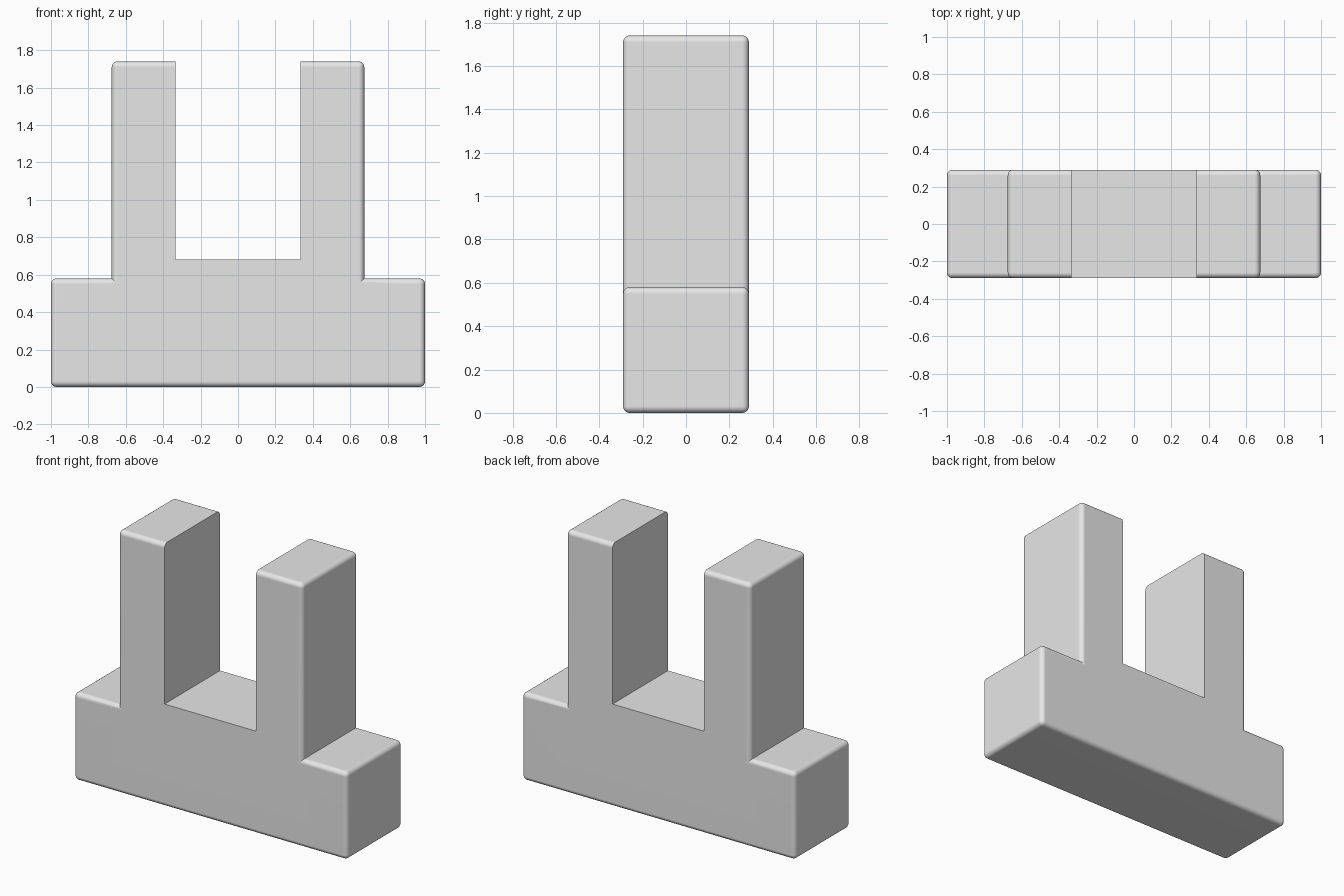
import bpy
import math

default = bpy.data.objects.get("Cube")
if default:
    bpy.data.objects.remove(default, do_unlink=True)

# Single grey material
grey = bpy.data.materials.new("light_grey")
grey.use_nodes = True
colour = (0.8, 0.8, 0.8, 1)
grey.diffuse_color = colour
grey.node_tree.nodes["Principled BSDF"].inputs["Base Color"].default_value = colour

DEPTH = 0.58
ROUND = 0.03


def box(name, width, depth, bottom, top, rounded=True):
    """Box centred on x and y, optionally with rounded edges."""
    bpy.ops.mesh.primitive_cube_add(size=1, location=(0, 0, (bottom + top) / 2))
    ob = bpy.context.object
    ob.name = name
    ob.scale = (width, depth, top - bottom)
    bpy.ops.object.transform_apply(location=True, rotation=False, scale=True)
    ob.data.materials.append(grey)
    if rounded:
        bevel = ob.modifiers.new("rounding", 'BEVEL')
        bevel.width = ROUND
        bevel.segments = 6
        bpy.ops.object.modifier_apply(modifier=bevel.name)
    return ob


def combine(target, other, operation):
    """Apply a boolean and drop the helper."""
    mod = target.modifiers.new(operation.lower(), 'BOOLEAN')
    mod.operation = operation
    mod.solver = 'EXACT'
    mod.object = other
    bpy.context.view_layer.objects.active = target
    bpy.ops.object.modifier_apply(modifier=mod.name)
    bpy.data.objects.remove(other, do_unlink=True)


# Wide base joined with the upright block, then slotted into two prongs
body = box("slotted_bracket", 2.0, DEPTH, 0, DEPTH)
upright = box("upright_block", 1.35, DEPTH, 0.2, 1.74)
combine(body, upright, 'UNION')
slot = box("slot_cutter", 0.67, 1.0, 0.68, 2.0, rounded=False)
combine(body, slot, 'DIFFERENCE')

# Smooth rounded edges, flat large faces
bpy.ops.object.select_all(action='DESELECT')
body.select_set(True)
bpy.context.view_layer.objects.active = body
bpy.ops.object.shade_smooth_by_angle(angle=math.radians(30))
normals = body.modifiers.new("flat_faces", 'WEIGHTED_NORMAL')
normals.keep_sharp = True
